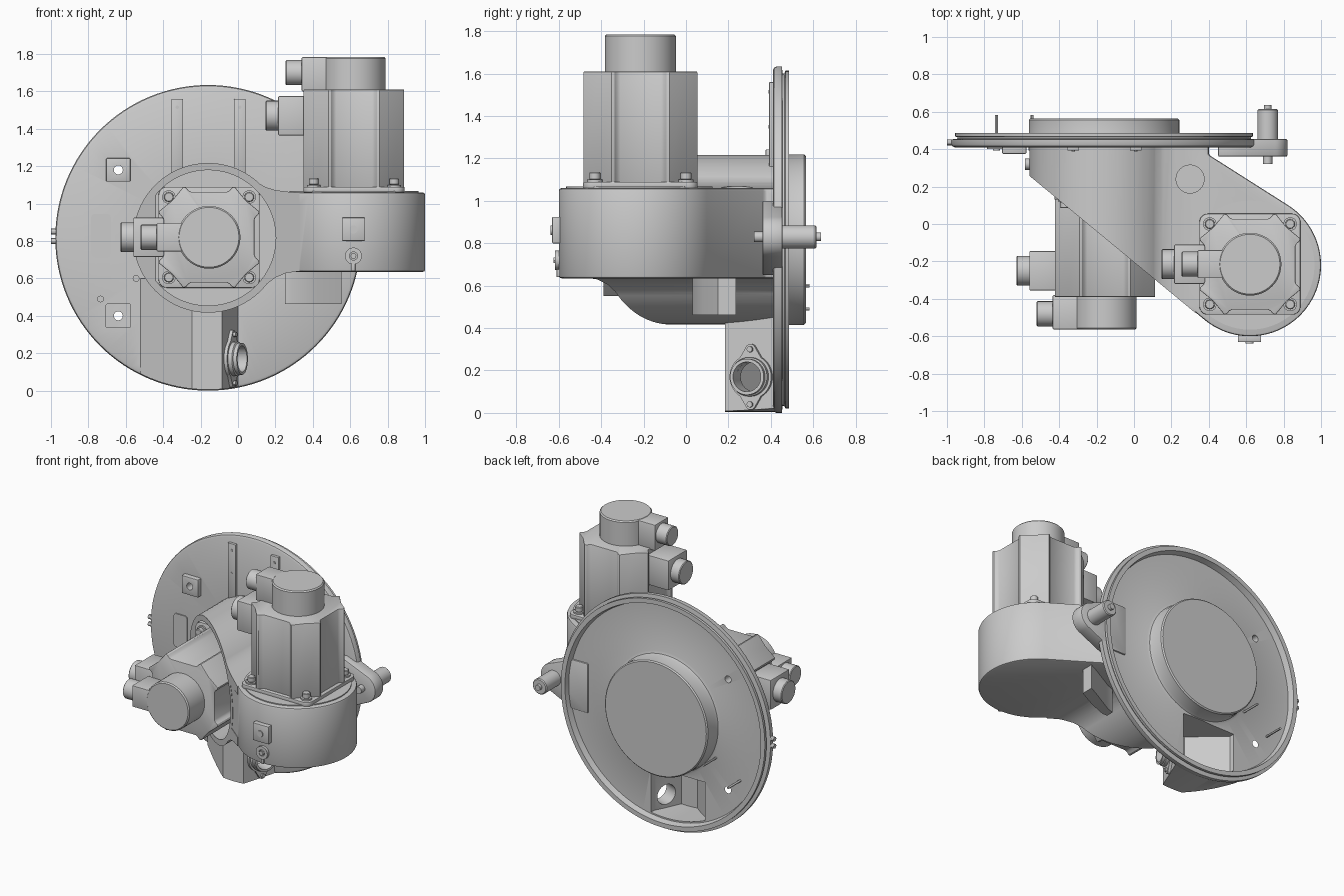
import bpy, bmesh
from math import sin, cos, pi, radians
from mathutils import Matrix, Vector

if "Cube" in bpy.data.objects:
    bpy.data.objects.remove(bpy.data.objects["Cube"])

CX, CZ = -0.16, 0.817          # axis of the round back plate
Y_UP = Matrix.Rotation(-pi / 2, 4, 'X')   # local z -> world +y


def finish(name, bm, matrix=None, bevel=0):
    bmesh.ops.remove_doubles(bm, verts=bm.verts, dist=1e-5)
    bmesh.ops.recalc_face_normals(bm, faces=bm.faces)
    if bevel:
        edges = [e for e in bm.edges if e.calc_face_angle(0) > radians(40)]
        bmesh.ops.bevel(bm, geom=edges, offset=bevel, segments=2, profile=0.5, affect='EDGES')
    if matrix:
        bm.transform(matrix)
    me = bpy.data.meshes.new(name)
    bm.to_mesh(me)
    bm.free()
    ob = bpy.data.objects.new(name, me)
    bpy.context.collection.objects.link(ob)
    return ob


def prism(name, pts, a, b, axis='z', matrix=None, bevel=0):
    """Extrude a 2D outline from a to b along z, or (outline in x,z) along y."""
    bm = bmesh.new()
    put = (lambda u, v, w: (u, v, w)) if axis == 'z' else (lambda u, v, w: (u, w, v))
    face = bm.faces.new([bm.verts.new(put(u, v, a)) for u, v in pts])
    ext = bmesh.ops.extrude_face_region(bm, geom=[face])
    bmesh.ops.translate(bm, vec=put(0, 0, b - a),
                        verts=[g for g in ext['geom'] if isinstance(g, bmesh.types.BMVert)])
    return finish(name, bm, matrix, bevel)


def box(name, x, y, z, matrix=None, bevel=0.006):
    return prism(name, [(x[0], y[0]), (x[1], y[0]), (x[1], y[1]), (x[0], y[1])], *z,
                 matrix=matrix, bevel=bevel)


def lathe(name, prof, matrix, n=48):
    """Spin an (r, height) profile round local z."""
    bm = bmesh.new()
    vs = [bm.verts.new((r, 0, h)) for r, h in prof]
    es = [bm.edges.new(p) for p in zip(vs, vs[1:])]
    bmesh.ops.spin(bm, geom=vs + es, cent=(0, 0, 0), axis=(0, 0, 1), angle=2 * pi, steps=n)
    return finish(name, bm, matrix)


def cyl(name, axis, c, r, a, b, n=32, matrix=None, bev=0.0):
    """Cylinder along an axis from a to b; c holds the two other coordinates in order."""
    base = {'x': Matrix.Translation((0, *c)) @ Matrix.Rotation(pi / 2, 4, 'Y'),
            'y': Matrix.Translation((c[0], 0, c[1])) @ Y_UP,
            'z': Matrix.Translation((*c, 0))}[axis]
    prof = [(0, a), (r - bev, a), (r, a + bev), (r, b - bev), (r - bev, b), (0, b)]
    return lathe(name, prof, (matrix or Matrix()) @ base, n)


def arc(cx, cy, r, a0, a1, n):
    return [(cx + r * cos(radians(a0 + (a1 - a0) * i / n)),
             cy + r * sin(radians(a0 + (a1 - a0) * i / n))) for i in range(n + 1)]


def boolean(ob, other, op):
    m = ob.modifiers.new(op, 'BOOLEAN')
    m.operation, m.object, m.solver = op, other, 'EXACT'
    bpy.context.view_layer.objects.active = ob
    bpy.ops.object.modifier_apply(modifier=m.name)
    bpy.data.objects.remove(other)


# Round back plate: grooved rim, recessed rear face and raised rear boss
casting = lathe('main_casting', [
    (0, .41), (.80, .41), (.812, .416), (.817, .427), (.817, .452), (.785, .456), (.785, .464),
    (.797, .469), (.797, .487), (.765, .487), (.755, .445), (.425, .445), (.408, .452),
    (.402, .47), (.402, .557), (.394, .565), (0, .565)], Matrix.Translation((CX, 0, CZ)) @ Y_UP, 128)

# Gearbox tube with blends towards the belt housing, sliced diagonally
tube = cyl('tube', 'y', (CX, CZ), .40, -.6, .43, 96)
for blend in ([(.10, 1.0), (.10, 1.115), (.15, 1.087), (.2, 1.072), (.27, 1.063), (.33, 1.058), (.33, 1.0)],
              [(.10, .7), (.10, .519), (.15, .567), (.2, .605), (.26, .63), (.33, .638), (.33, .7)]):
    boolean(tube, prism('blend', blend, -.6, .425, 'y'), 'UNION')
p0, d, nrm = Vector((-.55, .25)), Vector((.771, -.637)), Vector((-.637, -.771))
line = [p0 - d * .6, p0 + d * 1.8]
boolean(tube, prism('slice', line + [line[1] + nrm * 2, line[0] + nrm * 2], -.2, 2), 'DIFFERENCE')

# Belt housing running out to the upright motor
housing = prism('housing', [(CX, -.072)] + arc(.62, -.22, .38, -129.6, 56.6, 48)
                + [(.40, .37), (.40, .427), (CX, .427)], .635, 1.06, bevel=.012)

# Cable box on the lower front of the plate
cable_box = prism('cable_box', [(-.52, .43), (-.52, .40), (-.245, .185), (-.085, .185), (0, .41),
                                (.01, .43)], -.1, .6)
boolean(cable_box, cyl('clip', 'y', (CX, CZ), .812, 0, 1, 128), 'INTERSECT')

for part in (tube, housing, cable_box):
    boolean(casting, part, 'UNION')
for z in (1.18, .40):
    boolean(casting, box('pad', (-.705, -.575), (.375, .42), (z - .063, z + .063)), 'UNION')

# Cuts: motor pocket, cable box cavity, mounting holes, top port
cavity = prism('cavity', [(-.46, .6), (-.46, .41), (-.24, .215), (-.115, .215), (-.04, .41),
                          (-.04, .6)], -.1, .405)
boolean(cavity, cyl('clip', 'y', (CX, CZ), .745, 0, 1, 96), 'INTERSECT')
boolean(casting, cavity, 'DIFFERENCE')
boolean(casting, cyl('pocket', 'y', (CX, CZ), .362, -1, .16, 96), 'DIFFERENCE')
for z in (1.18, .40):
    boolean(casting, cyl('hole', 'y', (-.64, z), .024, .2, .7), 'DIFFERENCE')
boolean(casting, cyl('port', 'z', (.30, .24), .075, 1.035, 1.3), 'DIFFERENCE')

# Cable socket on the slanted face of the cable box
normal = Vector((.936, -.353, 0)).normalized()
side = Vector((0, 0, 1)).cross(normal)
sock = Matrix.Translation((-.038, .31, .17)) @ Matrix((side, (0, 0, 1), normal)).transposed().to_4x4()
boolean(casting, cyl('bore', 'z', (0, 0), .07, -.1, .1, matrix=sock), 'DIFFERENCE')
plate = prism('socket_plate', arc(0, 0, .105, -60, 60, 16) + arc(0, .13, .025, 30, 150, 8)
              + arc(0, 0, .105, 120, 240, 16) + arc(0, -.13, .025, 210, 330, 8), -.01, .018, matrix=sock)
boolean(plate, cyl('bore', 'z', (0, 0), .07, -.1, .1, matrix=sock), 'DIFFERENCE')
lathe('socket_ring', [(.07, .0), (.092, .0), (.092, .04), (.085, .045), (.085, .065), (.07, .065),
                      (.07, 0)], sock)
for s in (-1, 1):
    cyl('socket_screw', 'z', (0, s * .13), .014, .018, .032, 12, sock)


def motor(label, M):
    """Servo motor standing on local z = 0, connectors towards local -x."""
    def quad(corner):
        pts = []
        for k in range(4):
            c, s = cos(k * pi / 2), sin(k * pi / 2)
            pts += [(u * c - v * s, u * s + v * c) for u, v in corner]
        return pts
    prism(label + '_flange', quad(arc(.225, .225, .045, 0, 90, 6)), 0, .03, matrix=M, bevel=.004)
    # wide chamfered corners and a shallow channel down each side
    prism(label + '_body', quad([(.243, -.095), (.243, .095), (.25, .11), (.265, .122), (.27, .137),
                                 (.197, .197), (.137, .27), (.122, .265), (.11, .25)]),
          .02, .55, matrix=M, bevel=.005)
    cyl(label + '_cap', 'z', (0, 0), .168, .54, .725, 48, M, .008)
    box(label + '_cap_box', (-.28, 0), (-.075, .075), (.54, .723), M)
    box(label + '_power_box', (-.405, -.22), (-.105, .105), (.305, .515), M)
    cyl(label + '_power_plug', 'x', (0, .41), .08, -.472, -.40, matrix=M, bev=.005)
    cyl(label + '_signal_plug', 'x', (0, .64), .067, -.365, -.27, matrix=M, bev=.005)
    for x in (-.215, .215):
        for y in (-.215, .215):
            cyl(label + '_washer', 'z', (x, y), .036, .03, .04, 20, M)
            cyl(label + '_bolt', 'z', (x, y), .026, .04, .075, 16, M, .004)


motor('upright_motor', Matrix.Translation((.62, -.215, 1.06)))
motor('level_motor', Matrix.Translation((-.155, .16, .82)) @ Matrix.Rotation(pi / 2, 4, 'X'))
cyl('motor_seat', 'z', (.62, -.22), .345, 1.05, 1.067, 64)

# Ear with locating pin on the right of the plate
prism('pin_ear', arc(.72, .83, .1, -70, 70, 20) + [(.57, 1.0), (.45, 1.0), (.45, .65), (.57, .65)],
      .36, .455, 'y', bevel=.008)
cyl('locating_pin', 'y', (.715, .83), .055, .44, .615, bev=.006)
cyl('pin_tip', 'y', (.715, .83), .02, .6, .637, 16)
cyl('pin_nut', 'y', (.715, .83), .025, .32, .37, 16)

# Front strips, label plate and thin rear pins
for x in (-.325, .01):
    box('strip', (x - .031, x + .031), (.392, .42), (1.15, 1.56), bevel=.003)
    for z in (1.35, 1.515):
        cyl('strip_screw', 'y', (x, z), .009, .388, .40, 12)
prism('blank_plate', arc(-.7, .925, .02, 0, 90, 5) + arc(-.765, .925, .02, 90, 180, 5)
      + arc(-.765, .73, .02, 180, 270, 5) + arc(-.7, .73, .02, 270, 360, 5), .402, .42, 'y')
for x, z in ((-.735, .49), (-.545, .60)):
    cyl('rear_pin', 'y', (x, z), .008, .40, .582, 12)
    cyl('pin_head', 'y', (x, z), .018, .392, .42, 16)

# Small studs on the left rim and on the tube
for z in (.80, .85):
    cyl('rim_stud', 'x', (.436, z), .016, -1.0, -.95, 12)
cyl('tube_plug', 'x', (.32, .82), .03, -.582, -.54, 20)

# Front pad and eye bolt on the belt housing
box('front_pad', (.555, .68), (-.632, -.59), (.80, .925))
cyl('front_pad_screw', 'y', (.617, .862), .022, -.638, -.62, 20)
lathe('eye_bolt', [(.022, 0), (.045, 0), (.045, .025), (.022, .025), (.022, 0)],
      Matrix.Translation((.617, -.618, .72)) @ Y_UP, 24)
cyl('eye_bolt_core', 'y', (.617, .72), .016, -.625, -.59, 6)
box('eye_bolt_strap', (.607, .627), (-.61, -.59), (.64, .69), bevel=.002)

# Slanted guard plate hanging below the belt housing
prism('under_guard', [(.25, .03), (.29, .03), (.42, .08), (.553, .15), (.553, .235), (.5, .21),
                      (.4, .155), (.3, .1), (.25, .085)], .462, .65)

# Smooth shading with sharp edges kept
bpy.ops.object.select_all(action='SELECT')
bpy.context.view_layer.objects.active = casting
bpy.ops.object.shade_smooth_by_angle(angle=radians(30))
